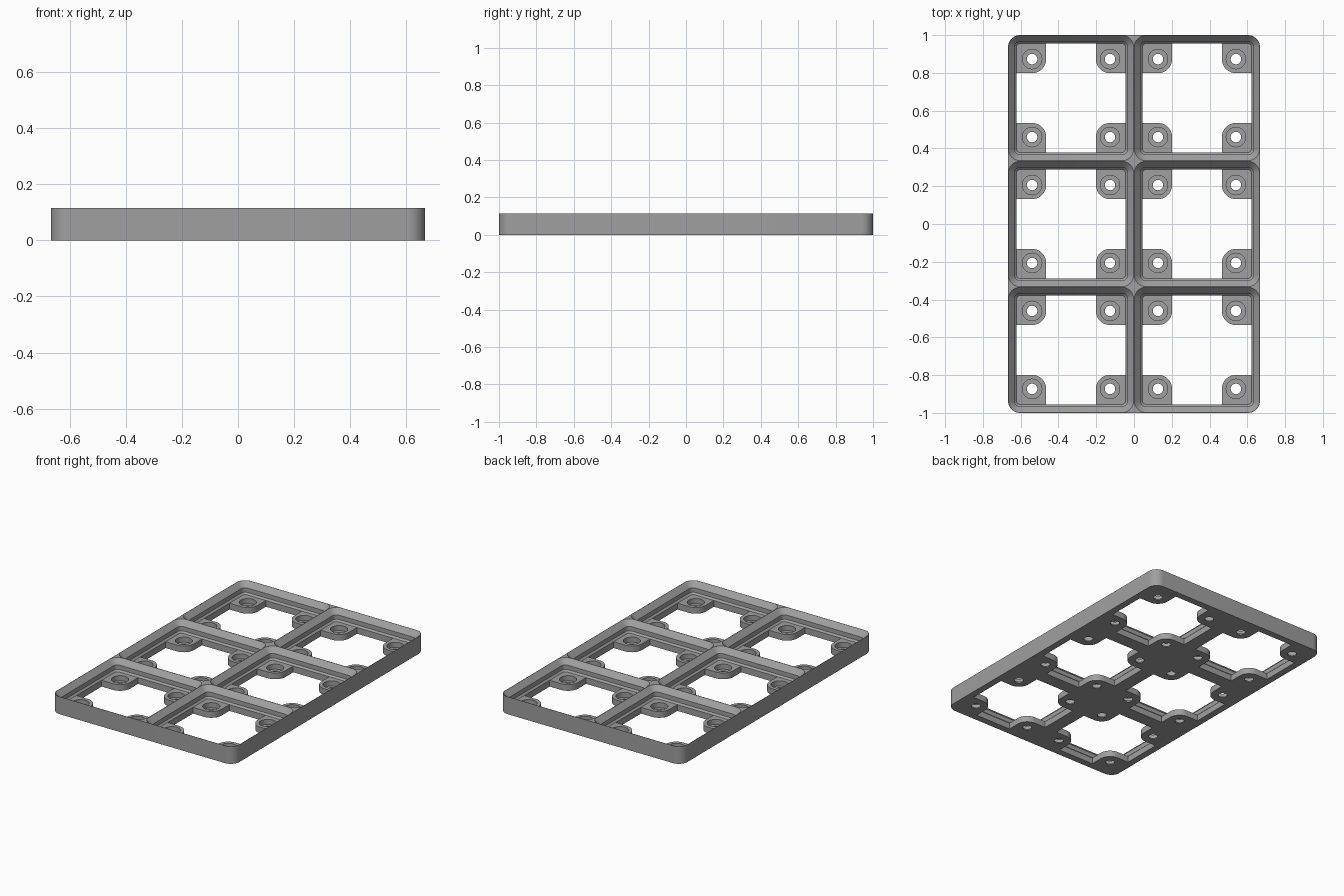
import bpy, bmesh, math

if "Cube" in bpy.data.objects:
    bpy.data.objects.remove(bpy.data.objects["Cube"])

MM = 2 / 126              # the plate is 126 mm long
PITCH, NX, NY = 42, 2, 3  # grid of square cells
FLOOR, TOP = 2.6, 7.25    # pocket floor and rim heights
CELLS = [((i - (NX - 1) / 2) * PITCH, (j - (NY - 1) / 2) * PITCH)
         for i in range(NX) for j in range(NY)]
HOLES = [(x + sx * 13, y + sy * 13) for x, y in CELLS for sx in (-1, 1) for sy in (-1, 1)]


def arc(cx, cy, r, a0, a1, n):
    return [(cx + r * math.cos(math.radians(a0 + (a1 - a0) * k / n)),
             cy + r * math.sin(math.radians(a0 + (a1 - a0) * k / n))) for k in range(n + 1)]


def rounded_rect(hx, hy, r, n=10):
    pts = []
    for k, (sx, sy) in enumerate([(1, 1), (-1, 1), (-1, -1), (1, -1)]):
        pts += arc(sx * (hx - r), sy * (hy - r), r, 90 * k, 90 * k + 90, n)
    return pts


def circle(r, n=40):
    return arc(0, 0, r, 0, 360, n)[:-1]


def loft(name, layers, places):
    """Stack outlines [(z, points)] into a closed solid at every place."""
    bm = bmesh.new()
    for px, py in places:
        rings = [[bm.verts.new(((x + px) * MM, (y + py) * MM, z * MM)) for x, y in pts]
                 for z, pts in layers]
        bm.faces.new(rings[0][::-1])
        bm.faces.new(rings[-1])
        for a, b in zip(rings, rings[1:]):
            n = len(a)
            for k in range(n):
                bm.faces.new((a[k], a[(k + 1) % n], b[(k + 1) % n], b[k]))
    me = bpy.data.meshes.new(name)
    bm.to_mesh(me)
    bm.free()
    ob = bpy.data.objects.new(name, me)
    bpy.context.collection.objects.link(ob)
    return ob


# Solid plate with rounded corners
outline = rounded_rect(NX * PITCH / 2, NY * PITCH / 2, 4)
plate = loft("grid_baseplate", [(0, outline), (TOP, outline)], [(0, 0)])

# Through opening that leaves a rounded pad in each corner
EDGE, PAD = 18.15, 4.7
opening = []
for k in range(4):
    c, s = [(1, 0), (0, 1), (-1, 0), (0, -1)][k]
    quarter = [(EDGE, 13 - PAD)] + arc(13, 13, PAD, 270, 180, 12) + [(13 - PAD, EDGE)]
    opening += [(x * c - y * s, x * s + y * c) for x, y in quarter]

# Stepped pocket: small chamfer, straight wall, large chamfer
rim = 20.9
pocket = [(FLOOR, rounded_rect(EDGE, EDGE, 1.15)),
          (FLOOR + 0.7, rounded_rect(EDGE + 0.7, EDGE + 0.7, 1.85)),
          (FLOOR + 2.5, rounded_rect(EDGE + 0.7, EDGE + 0.7, 1.85)),
          (TOP, rounded_rect(rim, rim, 3.9)),
          (TOP + 1, rounded_rect(rim, rim, 3.9))]

cutters = [
    loft("pocket_cutter", pocket, CELLS),
    loft("opening_cutter", [(-1, opening), (FLOOR + 0.4, opening)], CELLS),
    loft("magnet_cutter", [(0.5, circle(3.25)), (FLOOR + 0.4, circle(3.25))], HOLES),
    loft("screw_cutter", [(-1, circle(1.75)), (1.2, circle(1.75))], HOLES),
]
for cutter in cutters:
    cutter.hide_render = True
    mod = plate.modifiers.new(cutter.name, 'BOOLEAN')
    mod.operation, mod.solver, mod.object = 'DIFFERENCE', 'EXACT', cutter

# Bake the cuts and drop the cutters
bpy.context.view_layer.update()
deps = bpy.context.evaluated_depsgraph_get()
baked = bpy.data.meshes.new_from_object(plate.evaluated_get(deps))
plate.modifiers.clear()
plate.data = baked
for cutter in cutters:
    bpy.data.objects.remove(cutter)

# Single grey colour
grey = bpy.data.materials.new("grey_plastic")
grey.diffuse_color = (0.35, 0.35, 0.35, 1)
grey.use_nodes = True
grey.node_tree.nodes["Principled BSDF"].inputs["Base Color"].default_value = grey.diffuse_color
plate.data.materials.clear()
plate.data.materials.append(grey)

bpy.context.view_layer.objects.active = plate
plate.select_set(True)
bpy.ops.object.shade_smooth_by_angle(angle=math.radians(30))
